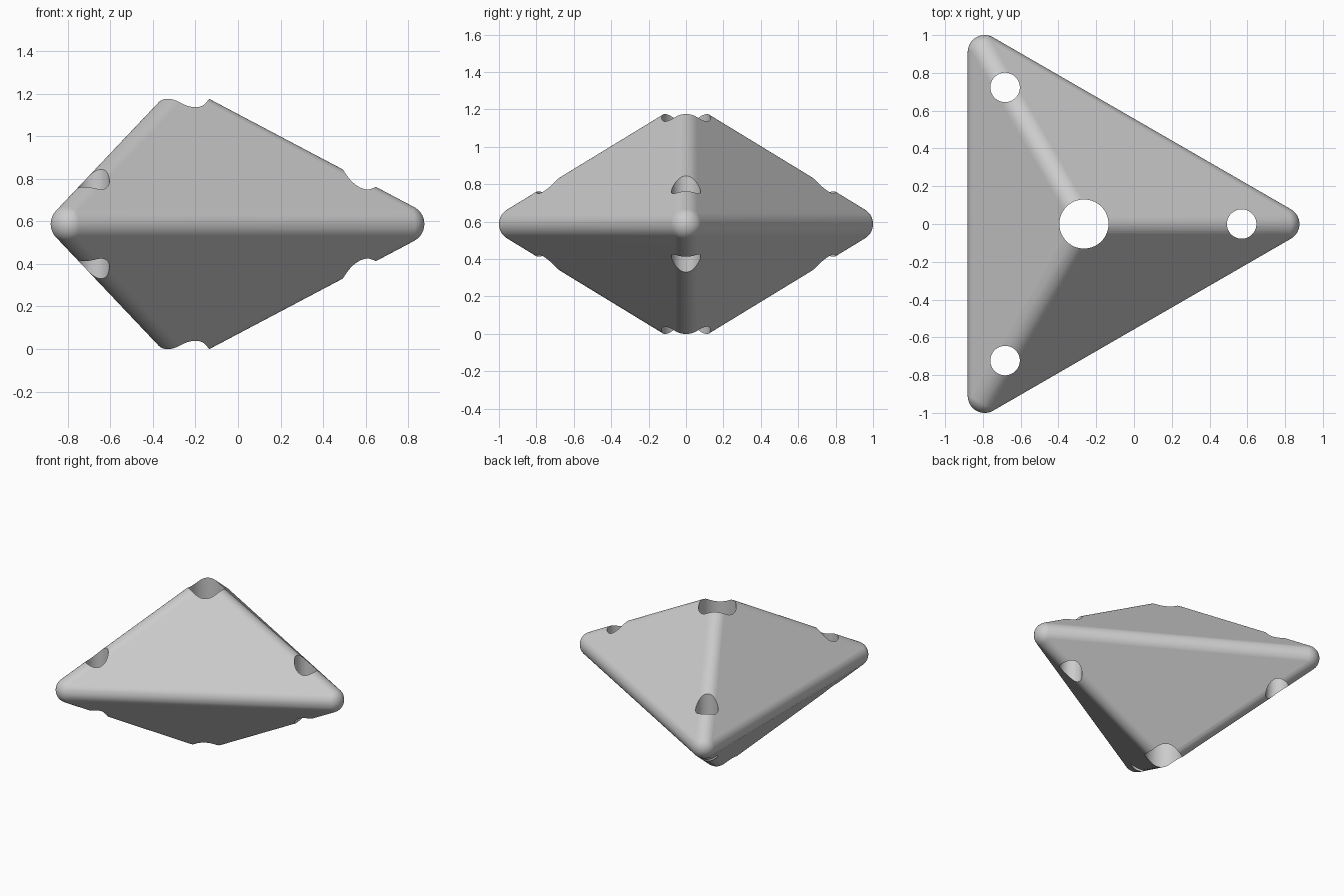
import bpy, bmesh
from math import cos, sin, pi
from mathutils import Vector

cube = bpy.data.objects.get("Cube")
if cube:
    bpy.data.objects.remove(cube)

ROUND = 0.09        # edge rounding radius
REACH = 1.051       # axis to corner centre
HEIGHT = 0.555      # middle to apex centre
CENTRE = Vector((-0.265, 0, 0.5875))

grey = bpy.data.materials.new("light grey")
grey.use_nodes = True
colour = (0.6, 0.6, 0.6, 1)
grey.diffuse_color = colour
grey.node_tree.nodes["Principled BSDF"].inputs["Base Color"].default_value = colour


def spoke(i, radius):
    a = i * 2 * pi / 3
    return CENTRE + Vector((cos(a), sin(a), 0)) * radius


# Rounded three-sided double pyramid: hull around five corner balls
corners = [spoke(i, REACH) for i in range(3)]
tips = [CENTRE + Vector((0, 0, s * HEIGHT)) for s in (1, -1)]
bm = bmesh.new()
for p in corners + tips:
    ball = bmesh.ops.create_icosphere(bm, subdivisions=4, radius=ROUND)
    bmesh.ops.translate(bm, verts=ball["verts"], vec=p)
# Exact contact points keep the six large faces flat
for tip in tips:
    for i in range(3):
        tri = (corners[i], corners[(i + 1) % 3], tip)
        n = (tri[1] - tri[0]).cross(tri[2] - tri[0]).normalized()
        if n.dot(tri[0] - CENTRE) < 0:
            n.negate()
        for p in tri:
            bm.verts.new(p + n * ROUND)
bmesh.ops.delete(bm, geom=bm.faces[:], context="FACES_ONLY")
bmesh.ops.delete(bm, geom=bm.edges[:], context="EDGES_FACES") if not bm.verts else None
points = [v.co.copy() for v in bm.verts]
bm.free()

bm = bmesh.new()
for p in points:
    bm.verts.new(p)
hull = bmesh.ops.convex_hull(bm, input=bm.verts[:])
loose = [v for v in bm.verts if not v.link_faces]
bmesh.ops.delete(bm, geom=loose, context="VERTS")
bmesh.ops.recalc_face_normals(bm, faces=bm.faces[:])
mesh = bpy.data.meshes.new("body")
bm.to_mesh(mesh)
bm.free()
mesh.materials.append(grey)
body = bpy.data.objects.new("body", mesh)
bpy.context.collection.objects.link(body)


# Vertical through holes: one in the middle, one on each ridge
def drill(location, radius):
    bpy.ops.mesh.primitive_cylinder_add(vertices=64, radius=radius, depth=3, location=location)
    cutter = bpy.context.object
    cutter.hide_render = True
    cutter.data.materials.append(grey)
    bpy.context.view_layer.objects.active = body
    mod = body.modifiers.new("hole", "BOOLEAN")
    mod.operation = "DIFFERENCE"
    mod.solver = "EXACT"
    mod.object = cutter
    bpy.ops.object.modifier_apply(modifier=mod.name)
    bpy.data.objects.remove(cutter)


drill(CENTRE, 0.13)
for i in range(3):
    drill(spoke(i, 0.835), 0.078)

# Smooth rounding with crisp hole rims
bpy.ops.object.select_all(action="DESELECT")
body.select_set(True)
bpy.context.view_layer.objects.active = body
bpy.ops.object.shade_smooth_by_angle(angle=pi / 6)
weighted = body.modifiers.new("flat faces", "WEIGHTED_NORMAL")
weighted.keep_sharp = True
